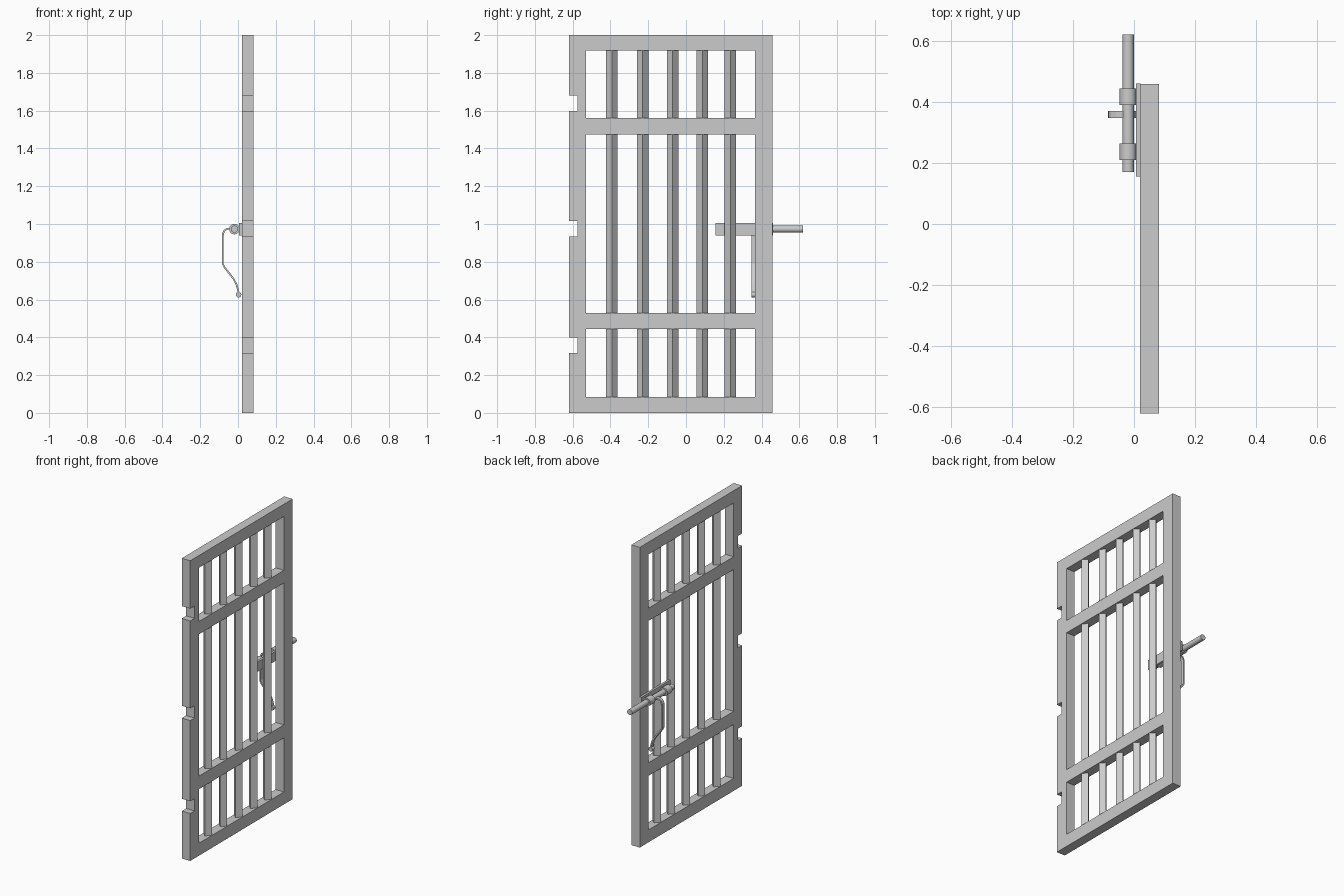
import bpy, bmesh, math
from mathutils import Matrix

if "Cube" in bpy.data.objects:
    bpy.data.objects.remove(bpy.data.objects["Cube"])

# Maps local (x, y, z) to world (y, z, x): profiles are drawn in the gate plane
PLANE = Matrix(((0, 0, 1, 0), (1, 0, 0, 0), (0, 1, 0, 0), (0, 0, 0, 1)))


def add_object(name, bm):
    bmesh.ops.recalc_face_normals(bm, faces=bm.faces)
    me = bpy.data.meshes.new(name)
    bm.to_mesh(me)
    bm.free()
    ob = bpy.data.objects.new(name, me)
    bpy.context.collection.objects.link(ob)
    return ob


def box(name, lo, hi):
    bm = bmesh.new()
    bmesh.ops.create_cube(bm, size=1)
    for v in bm.verts:
        v.co = [a + (b - a) * (c + 0.5) for a, b, c in zip(lo, hi, v.co)]
    return add_object(name, bm)


def rod_y(name, x, z, r, y0, y1, sides=24):
    bm = bmesh.new()
    m = Matrix.Translation((x, (y0 + y1) / 2, z)) @ Matrix.Rotation(math.pi / 2, 4, 'X')
    bmesh.ops.create_cone(bm, cap_ends=True, segments=sides, radius1=r, radius2=r,
                          depth=y1 - y0, matrix=m)
    ob = add_object(name, bm)
    bpy.context.view_layer.objects.active = ob
    ob.select_set(True)
    bpy.ops.object.shade_smooth_by_angle(angle=math.radians(35))
    ob.select_set(False)
    return ob


# Gate frame: notched outline with three openings, extruded
Y0, Y1, NOTCH = -0.62, 0.458, -0.575
outline = [(Y0, 0), (Y1, 0), (Y1, 2), (Y0, 2)]
for z in (1.64, 0.976, 0.357):
    a, b = z + 0.041, z - 0.041
    outline += [(Y0, a), (NOTCH, a), (NOTCH, b), (Y0, b)]
loops = [outline]
for a, b in ((0.083, 0.443), (0.53, 1.475), (1.56, 1.918)):
    loops.append([(-0.53, a), (0.366, a), (0.366, b), (-0.53, b)])
curve = bpy.data.curves.new("frame_profile", 'CURVE')
curve.dimensions = '2D'
curve.fill_mode = 'BOTH'
curve.extrude = 0.031
for loop in loops:
    s = curve.splines.new('POLY')
    s.points.add(len(loop) - 1)
    for p, (y, z) in zip(s.points, loop):
        p.co = (y, z, 0, 1)
    s.use_cyclic_u = True
tmp = bpy.data.objects.new("frame_profile", curve)
bpy.context.collection.objects.link(tmp)
bpy.context.view_layer.update()
mesh = bpy.data.meshes.new_from_object(tmp.evaluated_get(bpy.context.evaluated_depsgraph_get()))
bpy.data.objects.remove(tmp)
bm = bmesh.new()
bm.from_mesh(mesh)
bmesh.ops.remove_doubles(bm, verts=bm.verts, dist=1e-5)
bm.transform(Matrix.Translation((0.051, 0, 0)) @ PLANE)
for f in bm.faces:
    f.smooth = False
add_object("gate_frame", bm)

# Square bars turned edge-on
for y in (-0.392, -0.23, -0.071, 0.087, 0.235):
    bm = bmesh.new()
    bmesh.ops.create_cone(bm, cap_ends=True, segments=4, radius1=0.0305, radius2=0.0305,
                          depth=1.88, matrix=Matrix.Translation((0.051, y, 1.0)))
    # force corners to point along x and y
    corners = [v for v in bm.verts]
    v = corners[0].co
    ang = math.atan2(v.y - y, v.x - 0.051)
    bmesh.ops.rotate(bm, verts=corners, cent=(0.051, y, 1), matrix=Matrix.Rotation(-ang, 3, 'Z'))
    add_object("gate_bar", bm)

# Latch back plate, sliding bolt and its two guide rings
BX, BZ = -0.019, 0.973
box("latch_plate", (0.006, 0.155, 0.94), (0.021, 0.46, 1.005))
rod_y("sliding_bolt", BX, BZ, 0.0185, 0.17, 0.62)
for a, b in ((0.21, 0.263), (0.39, 0.443)):
    rod_y("guide_ring", BX, BZ, 0.028, a, b)

# Bent strap handle hanging from the bolt, with a rolled end
path = [(-0.025, 0.975), (-0.058, 0.974), (-0.071, 0.966), (-0.079, 0.95), (-0.081, 0.93),
        (-0.081, 0.79), (-0.072, 0.772), (-0.024, 0.71), (-0.008, 0.68), (0.003, 0.64)]
bm = bmesh.new()
rows = [[bm.verts.new((x, y, z)) for y in (0.347, 0.37)] for x, z in path]
for (a, b), (c, d) in zip(rows, rows[1:]):
    bm.faces.new((a, b, d, c))
handle = add_object("bolt_handle", bm)
sol = handle.modifiers.new("thickness", 'SOLIDIFY')
sol.thickness = 0.009
sol.offset = 0
sol.use_even_offset = True
rod_y("handle_end", 0.003, 0.626, 0.015, 0.347, 0.37, 12)
